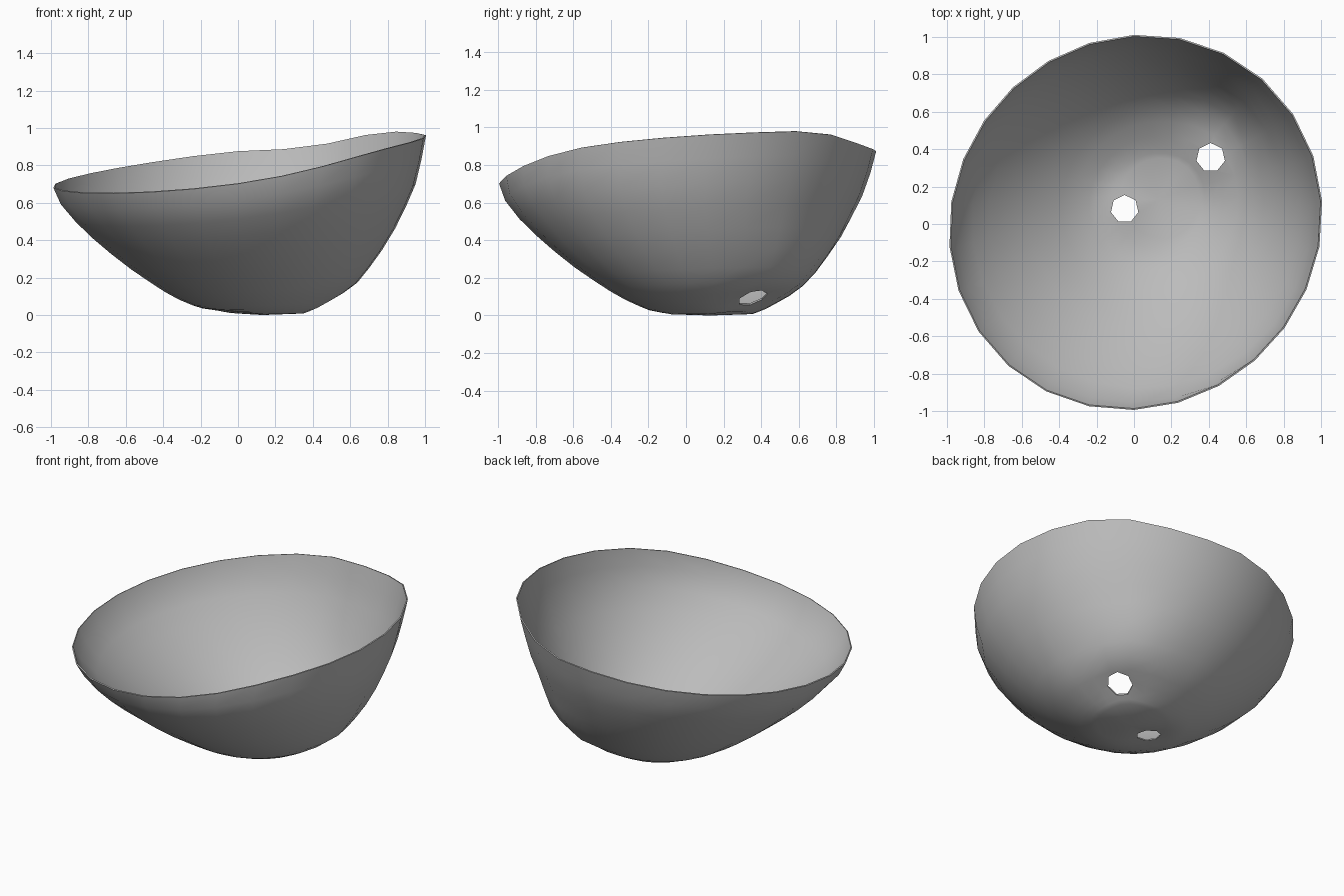
import bpy, bmesh, math
from mathutils import Vector

if "Cube" in bpy.data.objects:
    bpy.data.objects.remove(bpy.data.objects["Cube"])

SIDES = 26
# Level sections of the lopsided bowl: height, diagonal centre offset, radius
SECTIONS = [(0, .13, 0), (.006, .13, .22), (.03, .105, .31), (.1, .093, .45),
            (.18, .085, .565), (.28, .05, .675), (.4, .025, .785),
            (.52, 0, .87), (.65, -.017, .945), (.72, -.025, .975),
            (.85, -.02, .99), (1, 0, 1)]
# Ring positions as a share of the rim height
RINGS = [.008, .02, .04, .07, .12, .18, .26, .36, .48, .6, .73, .87, 1]
# Holes: x, y, radius, lift of the wall around it, spread of the lift
HOLES = [(-.05, .08, .075, .025, .1), (.41, .355, .078, .033, .1)]


def section(z):
    for (z0, c0, r0), (z1, c1, r1) in zip(SECTIONS, SECTIONS[1:]):
        if z <= z1:
            f = (z - z0) / (z1 - z0)
            return c0 + (c1 - c0) * f, r0 + (r1 - r0) * f
    return SECTIONS[-1][1:]


def bump(a, degrees, width):
    d = math.remainder(a - math.radians(degrees), math.tau)
    return math.exp(-(d / width) ** 2)


def rim_height(a):
    return (.805 + .13 * math.cos(a) + .09 * math.sin(a) + .015 * math.cos(2 * a)
            + .028 * bump(a, -42, .5) - .03 * bump(a, 70, .28)
            + .012 * bump(a, 40, .25))


def oval(a):
    # Stretch along the diagonal, pinch across it
    return 1 + .025 * math.cos(2 * (a - math.radians(48)))


def lift(p):
    for x, y, r, h, s in HOLES:
        d = (p.x - x) ** 2 + (p.y - y) ** 2
        p.z += h * math.exp(-d / (2 * s * s))
    return p


def wall_point(a, t):
    z = t * rim_height(a)
    c, r = section(z)
    around = Vector((math.cos(a), math.sin(a), 0))
    # Blunt corner low on the steep side
    corner = .05 * bump(a, 52, .33) * math.exp(-((z - .27) / .2) ** 2)
    p = Vector((c, c, 0)) + around * (r * oval(a) + corner * min(1, r / .4))
    rim = around * (oval(a) + .012 * math.cos(a - math.radians(45)))
    p = p.lerp(rim, t ** 6)
    p.z = z
    return lift(p)


material = bpy.data.materials.new("grey shell")
material.use_nodes = True
grey = (.5, .5, .5, 1)
material.diffuse_color = grey
material.node_tree.nodes["Principled BSDF"].inputs["Base Color"].default_value = grey

# Bowl wall
bm = bmesh.new()
base = bm.verts.new((.13, .13, 0))
rings = []
for t in RINGS:
    rings.append([bm.verts.new(wall_point(math.tau * (i + .5) / SIDES, t))
                  for i in range(SIDES)])
for i in range(SIDES):
    j = (i + 1) % SIDES
    bm.faces.new((base, rings[0][j], rings[0][i]))
    for low, high in zip(rings, rings[1:]):
        bm.faces.new((low[i], low[j], high[j], high[i]))
mesh = bpy.data.meshes.new("bowl")
bm.to_mesh(mesh)
bm.free()
mesh.materials.append(material)
bowl = bpy.data.objects.new("bowl", mesh)
bpy.context.collection.objects.link(bowl)

# Thin shell
shell = bowl.modifiers.new("shell", "SOLIDIFY")
shell.thickness = .008
shell.offset = -1

# Two rough holes through the floor
cutters = []
for x, y, r, h, s in HOLES:
    bpy.ops.mesh.primitive_cylinder_add(vertices=7, radius=r, depth=.6,
                                        location=(x, y, .1))
    cutter = bpy.context.object
    cutter.name = "hole_cutter"
    cutter.hide_render = True
    cutter.data.materials.append(material)
    cut = bowl.modifiers.new("hole", "BOOLEAN")
    cut.operation = "DIFFERENCE"
    cut.solver = "EXACT"
    cut.object = cutter
    cutters.append(cutter)

# Bake the modifiers, drop the cutters, smooth the wall
bpy.ops.object.select_all(action="DESELECT")
bpy.context.view_layer.objects.active = bowl
bowl.select_set(True)
for modifier in list(bowl.modifiers):
    bpy.ops.object.modifier_apply(modifier=modifier.name)
for cutter in cutters:
    bpy.data.objects.remove(cutter)
floor = min(v.co.z for v in bowl.data.vertices)
for v in bowl.data.vertices:
    v.co.z -= floor
bpy.ops.object.shade_smooth_by_angle(angle=math.radians(40))
